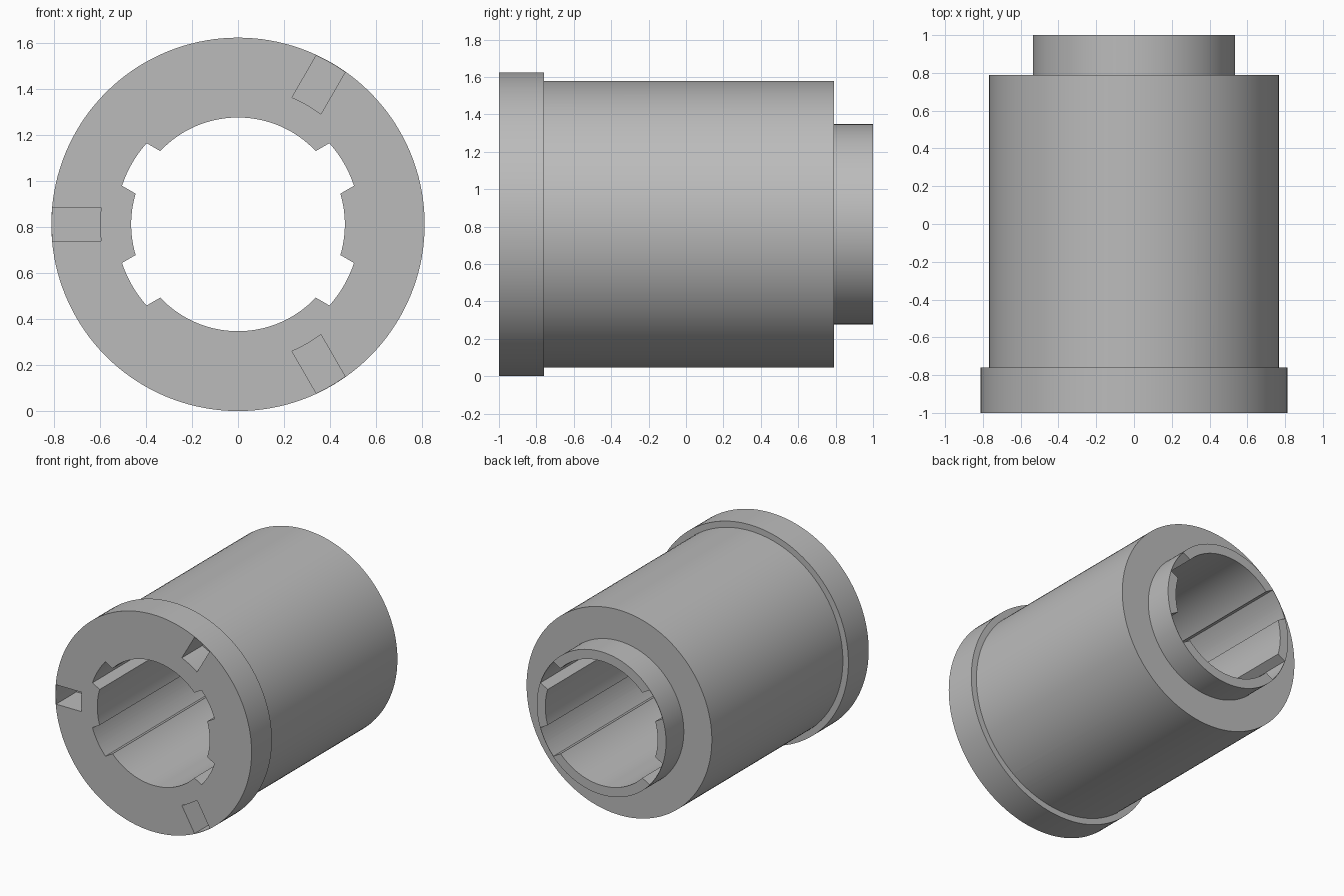
import bpy, bmesh
from math import sin, cos, pi, radians, asin

if "Cube" in bpy.data.objects:
    bpy.data.objects.remove(bpy.data.objects["Cube"])

SEGMENTS = 144
AXIS_Z = 0.8125

steel = bpy.data.materials.new("plain_grey")
steel.use_nodes = True
steel.diffuse_color = (0.5, 0.5, 0.5, 1)
steel.node_tree.nodes["Principled BSDF"].inputs["Base Color"].default_value = (0.5, 0.5, 0.5, 1)


def make_object(name, bm):
    bmesh.ops.recalc_face_normals(bm, faces=bm.faces)
    mesh = bpy.data.meshes.new(name)
    bm.to_mesh(mesh)
    bm.free()
    mesh.materials.append(steel)
    obj = bpy.data.objects.new(name, mesh)
    bpy.context.collection.objects.link(obj)
    return obj


def revolve(name, profile):
    """Closed ring of (radius, y) points turned about the y axis."""
    bm = bmesh.new()
    rings = []
    for i in range(SEGMENTS):
        a = 2 * pi * i / SEGMENTS
        rings.append([bm.verts.new((r * cos(a), y, AXIS_Z + r * sin(a))) for r, y in profile])
    n = len(profile)
    for i in range(SEGMENTS):
        p, q = rings[i], rings[(i + 1) % SEGMENTS]
        for j in range(n):
            k = (j + 1) % n
            bm.faces.new((p[j], p[k], q[k], q[j]))
    return make_object(name, bm)


def arc(radius, half_width, steps=10):
    """Arc about the axis, ending on two parallel slot sides."""
    limit = asin(half_width / radius)
    angles = [limit * (2 * i / steps - 1) for i in range(steps + 1)]
    return [(radius * cos(a), radius * sin(a)) for a in angles]


def slot_cutter(name, degrees, r_in, r_out, half_width, y0, y1):
    section = arc(r_in, half_width) + arc(r_out, half_width)[::-1]
    c, s = cos(radians(degrees)), sin(radians(degrees))
    bm = bmesh.new()
    ends = [[bm.verts.new((u * c - v * s, y, AXIS_Z + u * s + v * c)) for u, v in section]
            for y in (y0, y1)]
    n = len(section)
    bm.faces.new(ends[0])
    bm.faces.new(ends[1])
    for i in range(n):
        j = (i + 1) % n
        bm.faces.new((ends[0][i], ends[0][j], ends[1][j], ends[1][i]))
    obj = make_object(name, bm)
    obj.hide_render = True
    return obj


# Stepped sleeve: front flange, main barrel, rear spigot and bore
sleeve = revolve("stepped_sleeve", [
    (0.465, -1), (0.8125, -1), (0.8125, -0.76), (0.767, -0.76),
    (0.767, 0.79), (0.535, 0.79), (0.535, 1), (0.465, 1)])

# Four keyways along the bore, three pockets in the front flange
cutters = [slot_cutter("keyway_cutter", d, 0.40, 0.532, 0.107, -1.1, 1.1)
           for d in (30, 150, 210, 330)]
cutters += [slot_cutter("pocket_cutter", d, 0.60, 0.8095, 0.0725, -1.1, -0.76)
            for d in (60, 180, 300)]

bpy.context.view_layer.objects.active = sleeve
for cutter in cutters:
    mod = sleeve.modifiers.new("cut", 'BOOLEAN')
    mod.operation = 'DIFFERENCE'
    mod.solver = 'EXACT'
    mod.object = cutter
    bpy.ops.object.modifier_apply(modifier=mod.name)
    bpy.data.objects.remove(cutter)

# Smooth round surfaces with crisp edges
bpy.ops.object.select_all(action='DESELECT')
sleeve.select_set(True)
bpy.ops.object.shade_smooth_by_angle(angle=radians(30))
